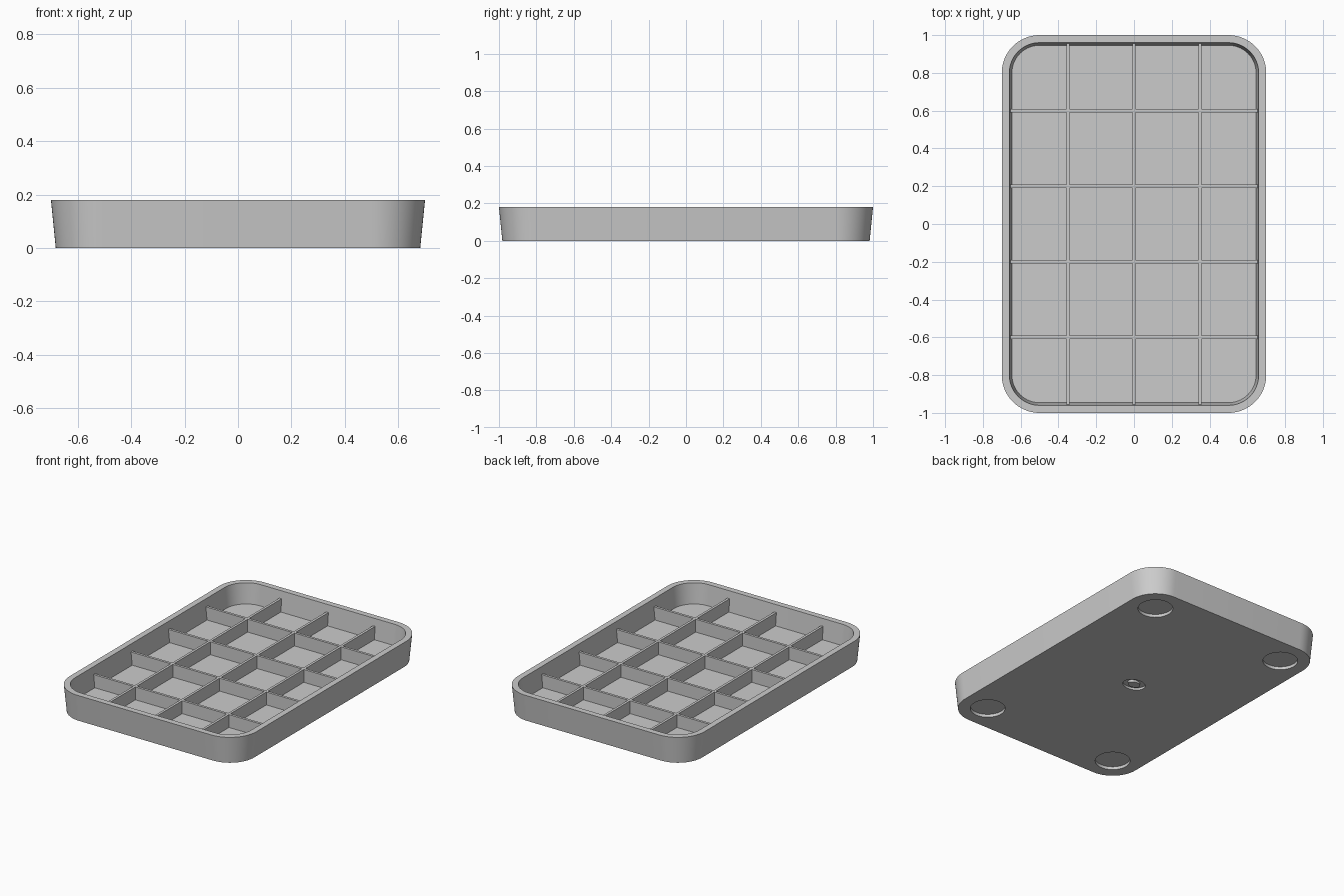
import bpy
import bmesh
import math

if "Cube" in bpy.data.objects:
    bpy.data.objects.remove(bpy.data.objects["Cube"], do_unlink=True)

HEIGHT, FLOOR, RIB_TOP, RIB_WIDTH = 0.18, 0.043, 0.13, 0.017
CORNER_X, CORNER_Y = 0.5, 0.8

grey = bpy.data.materials.new("plain grey")
grey.use_nodes = True
grey.diffuse_color = (0.6, 0.6, 0.6, 1)
grey.node_tree.nodes["Principled BSDF"].inputs["Base Color"].default_value = grey.diffuse_color


def make_object(name, bm):
    bmesh.ops.recalc_face_normals(bm, faces=bm.faces)
    mesh = bpy.data.meshes.new(name)
    bm.to_mesh(mesh)
    bm.free()
    mesh.materials.append(grey)
    obj = bpy.data.objects.new(name, mesh)
    bpy.context.collection.objects.link(obj)
    return obj


def rounded_rect(radius, z, steps=16):
    """Rounded rectangle whose corner centres stay fixed."""
    points = []
    for quarter, (sx, sy) in enumerate([(1, 1), (-1, 1), (-1, -1), (1, -1)]):
        for i in range(steps + 1):
            a = (quarter + i / steps) * math.pi / 2
            points.append((sx * CORNER_X + radius * math.cos(a),
                           sy * CORNER_Y + radius * math.sin(a), z))
    return points


def ellipse(cx, cy, rx, ry, z, steps=48):
    angles = [2 * math.pi * i / steps for i in range(steps)]
    return [(cx + rx * math.cos(a), cy + ry * math.sin(a), z) for a in angles]


def loft(name, rings, closed=False):
    """Skin rings in order; cap both ends, or join last to first."""
    bm = bmesh.new()
    loops = [[bm.verts.new(p) for p in ring] for ring in rings]
    pairs = list(zip(loops, loops[1:]))
    if closed:
        pairs.append((loops[-1], loops[0]))
    else:
        bm.faces.new(loops[0])
        bm.faces.new(loops[-1])
    for low, high in pairs:
        for i in range(len(low)):
            j = (i + 1) % len(low)
            bm.faces.new((low[i], low[j], high[j], high[i]))
    return make_object(name, bm)


def boolean(target, other, operation):
    mod = target.modifiers.new("boolean", "BOOLEAN")
    mod.operation = operation
    mod.solver = "EXACT"
    mod.object = other
    bpy.context.view_layer.objects.active = target
    bpy.ops.object.modifier_apply(modifier=mod.name)
    bpy.data.objects.remove(other, do_unlink=True)


def box(name, x, y, half_x, half_y):
    bm = bmesh.new()
    bmesh.ops.create_cube(bm, size=1)
    low = FLOOR - 0.01
    for v in bm.verts:
        v.co = (x + 2 * half_x * v.co.x, y + 2 * half_y * v.co.y,
                low + (v.co.z + 0.5) * (RIB_TOP - low))
    return make_object(name, bm)


# Tray shell with drafted walls
tray = loft("tray", [rounded_rect(0.182, 0), rounded_rect(0.2, HEIGHT),
                     rounded_rect(0.16, HEIGHT), rounded_rect(0.146, FLOOR)])

# Round foot recesses under the corners
for sx in (-1, 1):
    for sy in (-1, 1):
        spot = (sx * CORNER_X, sy * CORNER_Y, 0.107, 0.107)
        boolean(tray, loft("foot_cutter", [ellipse(*spot, -0.05), ellipse(*spot, 0.02)]),
                "DIFFERENCE")

# Small oval groove in the middle of the underside
outer, inner = (0, 0, 0.075, 0.058), (0, 0, 0.043, 0.03)
groove = loft("groove_cutter", [ellipse(*outer, -0.05), ellipse(*outer, 0.015),
                                ellipse(*inner, 0.015), ellipse(*inner, -0.05)], closed=True)
boolean(tray, groove, "DIFFERENCE")

# Divider grid
dividers = box("divider_grid", 0, 0, RIB_WIDTH / 2, 0.962)
for x in (-0.35, 0.35):
    boolean(dividers, box("long_rib", x, 0, RIB_WIDTH / 2, 0.962), "UNION")
for y in (-0.6, -0.2, 0.2, 0.6):
    boolean(dividers, box("cross_rib", 0, y, 0.662, RIB_WIDTH / 2), "UNION")

# Smooth curved walls, crisp edges
bpy.ops.object.select_all(action="DESELECT")
tray.select_set(True)
bpy.context.view_layer.objects.active = tray
bpy.ops.object.shade_smooth_by_angle(angle=math.radians(30))
